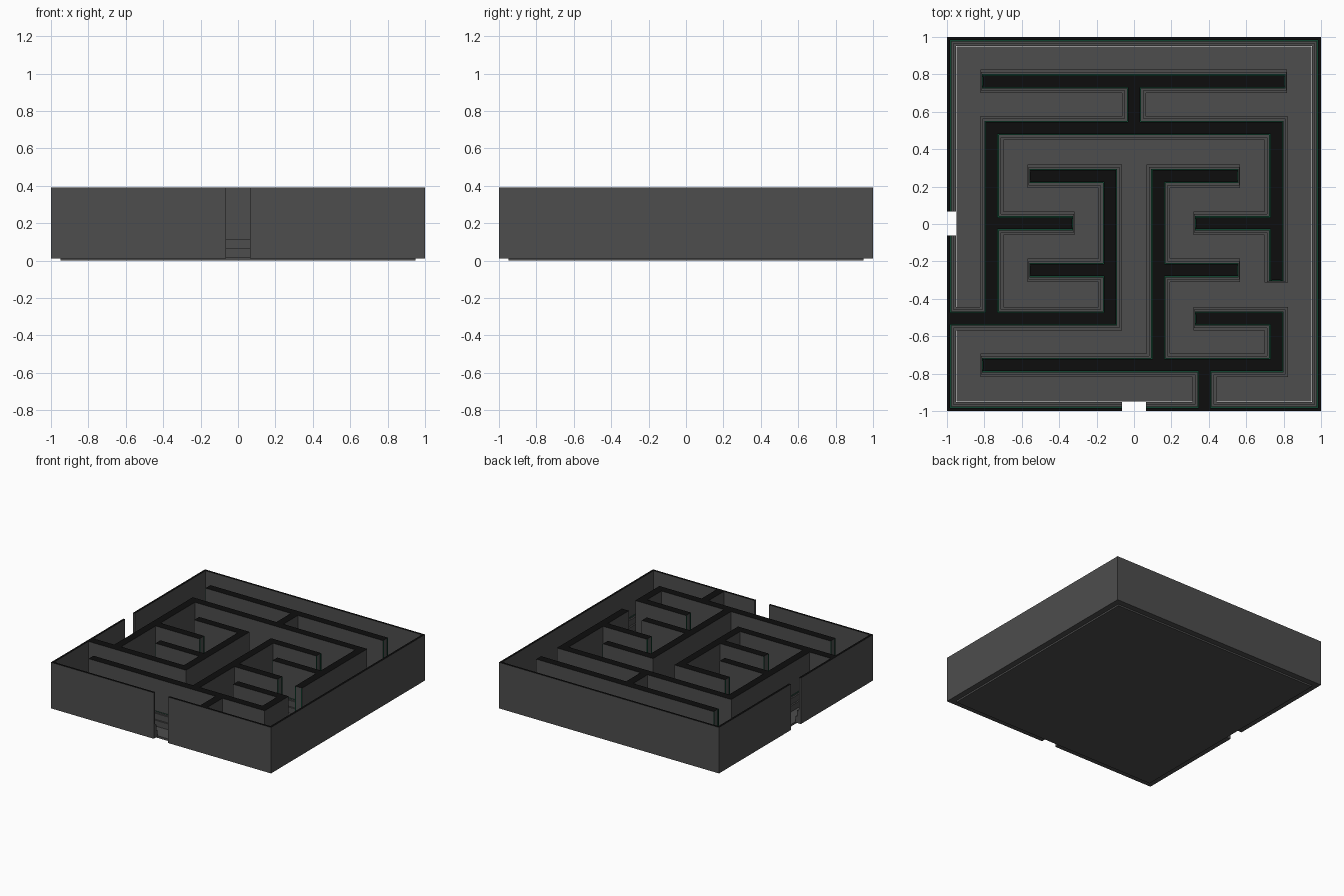
import bpy

if "Cube" in bpy.data.objects:
    bpy.data.objects.remove(bpy.data.objects["Cube"])

def material(name, rgb):
    m = bpy.data.materials.new(name)
    m.diffuse_color = (*rgb, 1)
    m.use_nodes = True
    m.node_tree.nodes["Principled BSDF"].inputs["Base Color"].default_value = m.diffuse_color
    return m

GREY = material("stone grey", (0.075, 0.075, 0.075))
BLACK = material("black cap", (0.004, 0.004, 0.004))
GREEN = material("dark green trim", (0.005, 0.06, 0.03))

def inside(rects, x, y):
    return any(a < x < c and b < y < d for a, b, c, d in rects)

def terrace(name, rects, z0, z1, top_mat, hole=(), floor_hole=None):
    """Union of plan rectangles raised from z0 to z1; caps are left out under the next layer."""
    every = list(rects) + list(hole) + list(floor_hole or ())
    xs = sorted({round(v, 4) for r in every for v in (r[0], r[2])})
    ys = sorted({round(v, 4) for r in every for v in (r[1], r[3])})
    nx, ny = len(xs) - 1, len(ys) - 1
    mid = lambda i, j: ((xs[i] + xs[i + 1]) / 2, (ys[j] + ys[j + 1]) / 2)
    full = {(i, j) for i in range(nx) for j in range(ny) if inside(rects, *mid(i, j))}
    verts, faces, mats, index = [], [], [], {}

    def face(pts, m):
        ids = []
        for p in pts:
            if p not in index:
                index[p] = len(verts)
                verts.append(p)
            ids.append(index[p])
        faces.append(ids)
        mats.append(m)

    for i, j in full:
        a, b, c, d = xs[i], ys[j], xs[i + 1], ys[j + 1]
        if not inside(hole, *mid(i, j)):
            face([(a, b, z1), (c, b, z1), (c, d, z1), (a, d, z1)], 1)
        if floor_hole is not None and not inside(floor_hole, *mid(i, j)):
            face([(a, d, z0), (c, d, z0), (c, b, z0), (a, b, z0)], 0)
        for n, p, q in (((i, j - 1), (a, b), (c, b)), ((i + 1, j), (c, b), (c, d)),
                        ((i, j + 1), (c, d), (a, d)), ((i - 1, j), (a, d), (a, b))):
            if n not in full:
                face([(*p, z0), (*q, z0), (*q, z1), (*p, z1)], 0)
    me = bpy.data.meshes.new(name)
    me.from_pydata(verts, [], faces)
    me.materials.append(GREY)
    me.materials.append(top_mat)
    me.polygons.foreach_set("material_index", mats)
    ob = bpy.data.objects.new(name, me)
    bpy.context.collection.objects.link(ob)
    return ob

# Inner wall plan: (fixed coordinate, start, end) with wall ends included
H = [(.763, -.807, .805), (.513, -.793, .793), (-.506, -1, -.096),
     (.256, -.555, -.096), (.004, -.793, -.332), (-.247, -.555, -.096),
     (.004, .332, .793), (.256, .098, .553), (-.247, .098, .553),
     (-.506, .332, .793), (-.755, -.807, .793)]
V = [(0, .513, .763), (-.761, -.506, .545), (-.128, -.538, .288),
     (.761, -.3, .545), (.13, -.755, .288), (.761, -.787, -.474), (.377, -1, -.755)]
HALF = 0.032

def plan(side, end):
    """Walls widened by side; ends grow a little for the skirting."""
    clip = lambda v: max(-1, min(1, v))
    w = HALF + side
    r = [(clip(a - end), y - w, clip(b + end), y + w) for y, a, b in H]
    # corner overlaps: wall ends at corners grow by the full side width
    for x, a, b in V:
        r.append((x - w, clip(a - end), x + w, clip(b + end)))
    for x, y in [(-.761, .513), (.761, .513), (-.128, -.506), (-.128, .256),
                 (.13, .256), (.761, -.755), (.761, -.506)]:
        r.append((x - w, y - w, x + w, y + w))
    # outer walls, with a front and a left doorway
    t = 0.983 - side
    r += [(-1, t, 1, 1), (t, -1, 1, 1),
          (-1, -1, -.065, -t), (.065, -1, 1, -t),
          (-1, -1, -t, -.062), (-1, .068, -t, 1)]
    return r

FLOOR = [(-.95, -.95, .95, .95)]
low, mid_, trim, wall = plan(.031, .014), plan(.018, .01), plan(.006, .005), plan(0, 0)

# Floor plate
terrace("floor", FLOOR, 0, .017, GREY, floor_hole=())
# Stepped skirting, green trim ledge and walls with black tops
terrace("lower_skirting", low, .012, .065, GREY, hole=mid_, floor_hole=FLOOR)
terrace("upper_skirting", mid_, .065, .115, GREY, hole=trim)
terrace("trim_ledge", trim, .115, .125, GREEN, hole=wall)
terrace("walls", wall, .125, .39, BLACK)

# Green corner strips on free wall ends
strips = []
def strip(x0, x1, y0, y1):
    strips.append((x0, y0, x1, y1))
for y, x, s in [(.763, -.807, -1), (.763, .805, 1), (.256, -.555, -1), (-.247, -.555, -1),
                (.004, -.332, 1), (.004, .332, -1), (.256, .553, 1), (-.247, .553, 1),
                (-.506, .332, -1), (-.755, -.807, -1)]:
    for k in (-1, 1):
        ys = sorted((y + k * HALF, y + k * (HALF - .01)))
        strip(min(x, x + s * .003), max(x, x + s * .003), *ys)
for k in (-1, 1):
    xs = sorted((.761 + k * HALF, .761 + k * (HALF - .01)))
    strip(*xs, -.303, -.3)
ends = terrace("end_strips", strips, .125, .387, GREEN)
ends.data.polygons.foreach_set("material_index", [1] * len(ends.data.polygons))
